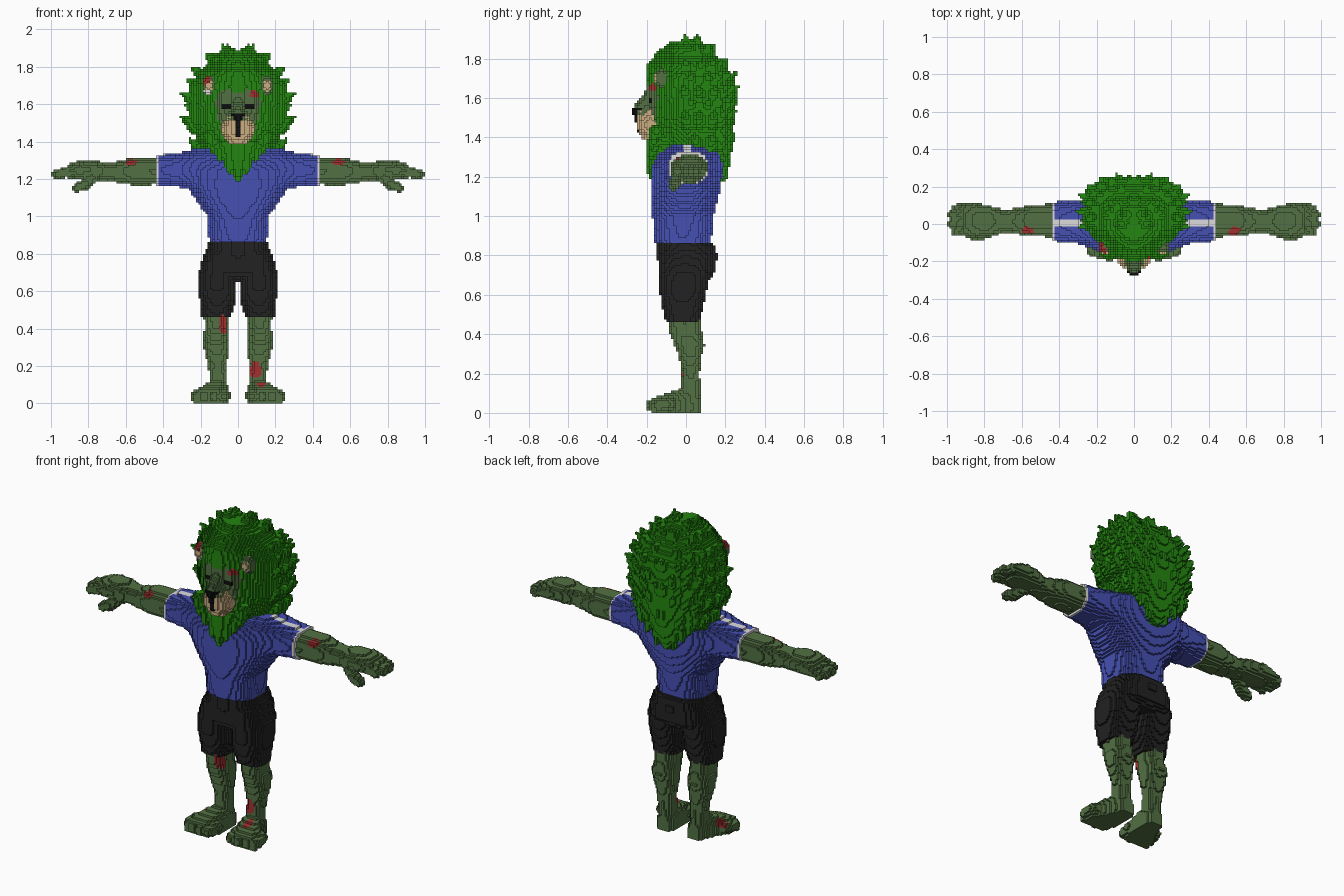
import bpy, bmesh, math

S = 0.0125          # voxel size
VOX = {}            # cell -> [part, colour]
COLOURS = {
    "mane_green": (0.017, 0.235, 0.005), "skin_green": (0.085, 0.165, 0.056),
    "shirt_blue": (0.061, 0.080, 0.45), "shorts_black": (0.016, 0.016, 0.016),
    "muzzle_tan": (0.60, 0.42, 0.22), "wound_red": (0.36, 0.030, 0.030),
    "trim_white": (0.72, 0.72, 0.72), "nose_black": (0.004, 0.004, 0.004)}
MATS = {}
for name, c in COLOURS.items():
    MATS[name] = bpy.data.materials.new(name)
    MATS[name].diffuse_color = (*c, 1)


def span(a, b):
    return range(math.floor(a / S), math.ceil(b / S))


def put(part, colour, cell, mirror):
    if cell[2] < 0:
        return
    VOX[cell] = [part, colour]
    if mirror:
        VOX[(-1 - cell[0], cell[1], cell[2])] = [part, colour]


def loft(part, colour, axis, sections, p=2.3, mirror=False):
    """Superelliptic slices (t, a0, a1, b0, b1) joined along an axis."""
    u, v = [i for i in range(3) if i != axis]
    for s0, s1 in zip(sections, sections[1:]):
        for t in span(s0[0], s1[0]):
            f = min(1, max(0, ((t + .5) * S - s0[0]) / (s1[0] - s0[0])))
            a0, a1, b0, b1 = [m + (n - m) * f for m, n in zip(s0[1:], s1[1:])]
            ca, cb, ra, rb = (a0 + a1) / 2, (b0 + b1) / 2, (a1 - a0) / 2, (b1 - b0) / 2
            for a in span(a0, a1):
                da = abs(((a + .5) * S - ca) / ra) ** p
                for b in span(b0, b1):
                    if da + abs(((b + .5) * S - cb) / rb) ** p <= 1:
                        cell = [0, 0, 0]
                        cell[axis], cell[u], cell[v] = t, a, b
                        put(part, colour, tuple(cell), mirror)


def sym(rows):
    """Sections symmetric in x: (z, half width, y0, y1)."""
    return [(z, -w, w, y0, y1) for z, w, y0, y1 in rows]


def cells(c, r):
    for i in span(c[0] - r[0], c[0] + r[0]):
        for j in span(c[1] - r[1], c[1] + r[1]):
            for k in span(c[2] - r[2], c[2] + r[2]):
                q = [((n + .5) * S - m) / d for n, m, d in zip((i, j, k), c, r)]
                yield (i, j, k), q


def ball(part, colour, c, r, mirror=False):
    for cell, q in cells(c, r):
        if sum(n * n for n in q) <= 1:
            put(part, colour, cell, mirror)


def limb(part, colour, a, b, r0, r1, mirror=True):
    """Tapered capsule from a to b."""
    d = [n - m for m, n in zip(a, b)]
    dd = sum(n * n for n in d)
    mid = [(m + n) / 2 for m, n in zip(a, b)]
    for cell, q in cells(mid, [abs(n) / 2 + max(r0, r1) for n in d]):
        w = [(n + .5) * S - m for n, m in zip(cell, a)]
        t = min(1, max(0, sum(m * n for m, n in zip(w, d)) / dd))
        if sum((m - n * t) ** 2 for m, n in zip(w, d)) <= (r0 + (r1 - r0) * t) ** 2:
            put(part, colour, cell, mirror)


def paint(colour, c, r, box=False, mirror=False):
    """Recolour existing cells inside a ball or box."""
    for cell, q in cells(c, r):
        if max(map(abs, q)) <= 1 and (box or sum(n * n for n in q) <= 1):
            for key in [cell, (-1 - cell[0], cell[1], cell[2])][:1 + mirror]:
                if key in VOX:
                    VOX[key][1] = colour


# legs and feet
loft("legs", "skin_green", 2, [
    (.06, .06, .15, -.04, .07), (.12, .06, .15, -.03, .07), (.2, .06, .16, -.02, .068),
    (.3, .05, .185, -.04, .08), (.35, .05, .19, -.06, .095), (.41, .055, .178, -.085, .082),
    (.5, .05, .185, -.09, .07)], mirror=True)
loft("feet", "skin_green", 1, [
    (-.175, .08, .235, -.05, .075), (-.1, .05, .225, -.05, .1), (-.02, .045, .175, -.05, .125),
    (.05, .055, .15, -.05, .11), (.075, .07, .14, -.05, .08)], 3, True)
for x, y in ((.078, -.17), (.128, -.175), (.18, -.165), (.225, -.14)):
    limb("feet", "skin_green", (x - .01, y + .06, .045), (x, y, .037), .03, .029)

# shorts
loft("shorts", "shorts_black", 2, [
    (.475, .035, .2, -.105, .07), (.55, .012, .205, -.125, .09), (.62, .01, .215, -.135, .105),
    (.7, .0, .212, -.135, .12), (.8, .0, .18, -.14, .14)], 2.5, True)
loft("shorts", "shorts_black", 2, sym([
    (.675, .19, -.12, .115), (.72, .205, -.14, .155), (.8, .18, -.145, .157),
    (.84, .163, -.145, .155), (.8625, .156, -.145, .13)]), 2.5)

# shirt
loft("shirt", "shirt_blue", 2, sym([
    (.8625, .155, -.158, .128), (1, .162, -.17, .14), (1.05, .2, -.175, .152),
    (1.1, .235, -.18, .165), (1.17, .28, -.18, .18), (1.25, .3, -.175, .19),
    (1.31, .27, -.15, .188), (1.3625, .2, -.09, .16)]), 2.4)
loft("shirt", "shirt_blue", 0, [
    (.1, -.15, .15, 1.1, 1.37), (.22, -.13, .14, 1.13, 1.363), (.32, -.1, .125, 1.16, 1.34),
    (.4375, -.092, .117, 1.165, 1.327)], 2.5, True)
paint("trim_white", (.34, .01, 1.35), (.11, .02, .06), True, True)   # shoulder stripe
paint("trim_white", (.432, .01, 1.25), (.012, .15, .12), True, True)  # cuffs

# arms, fingers and thumbs
loft("arms", "skin_green", 0, [
    (.4375, -.07, .108, 1.17, 1.312), (.55, -.066, .103, 1.165, 1.317),
    (.65, -.052, .08, 1.18, 1.293), (.7, -.052, .078, 1.19, 1.285),
    (.78, -.068, .1, 1.196, 1.302), (.85, -.075, .113, 1.198, 1.298),
    (.91, -.06, .105, 1.205, 1.28)], 2.3, True)
for y, x in ((-.042, .955), (.003, .976), (.047, .974), (.083, .95)):
    limb("hands", "skin_green", (.86, y, 1.252), (x, y, 1.224), .029, .024)
limb("hands", "skin_green", (.76, -.03, 1.225), (.82, -.055, 1.17), .035, .03)
limb("hands", "skin_green", (.82, -.055, 1.17), (.858, -.06, 1.155), .03, .027)

# mane body: back mass, pointed front and beard
loft("mane", "mane_green", 2, sym([
    (1.175, .03, .12, .195), (1.25, .09, .06, .218), (1.33, .15, 0, .23), (1.4, .21, -.02, .235),
    (1.5, .25, -.04, .24), (1.6, .255, -.04, .245), (1.7, .24, -.05, .235),
    (1.78, .2, -.08, .185), (1.84, .15, -.1, .12), (1.8875, .08, -.07, .08)]), 2.6)
loft("mane", "mane_green", 2, sym([
    (1.34, .18, -.18, .2), (1.5, .26, -.19, .2), (1.7, .26, -.205, .2), (1.77, .21, -.2, .16),
    (1.84, .14, -.14, .1), (1.8875, .08, -.08, .06)]), 1.45)
loft("mane", "mane_green", 2, sym([
    (1.2, .015, -.195, -.14), (1.27, .06, -.2, -.05), (1.33, .11, -.2, -.02),
    (1.4, .16, -.195, -.02)]), 2)

# mane tufts in rings (tip height, half width, centre y, depth, count)
for row, (z, rx, cy, ry, n) in enumerate((
        (1.925, .085, .02, .05, 2), (1.88, .17, .04, .1, 3), (1.8, .25, .06, .15, 5),
        (1.735, .275, .07, .185, 6), (1.665, .305, .07, .2, 6), (1.6, .285, .07, .19, 6),
        (1.535, .305, .07, .185, 6), (1.42, .265, .08, .165, 5))):
    for i in range(n):
        a = math.radians(-20 + 108 * (i + .5 * (row % 2)) / (n - .5))
        x = rx * abs(math.cos(a)) ** .75
        y = cy + math.copysign(ry * abs(math.sin(a)) ** .75, a)
        limb("mane", "mane_green", (x * .75, cy + (y - cy) * .75, z - .055),
             (x, y, z - .005), .045, .006)
for x, z in ((.06, 1.2), (.12, 1.26), (.17, 1.31)):
    limb("mane", "mane_green", (x, .17, z + .1), (x * .95, .2, z), .04, .01)
    limb("mane", "mane_green", (x * .9, -.15, z + .12), (x * .8, -.175, z + .035), .035, .01)

# face, ears and muzzle
loft("face", "skin_green", 2, sym([
    (1.4, .085, -.17, 0), (1.5, .112, -.18, 0), (1.6, .125, -.195, 0),
    (1.66, .12, -.195, 0), (1.7, .08, -.18, 0)]), 3)
ball("ears", "skin_green", (.157, -.125, 1.7), (.035, .035, .05), True)
paint("muzzle_tan", (.157, -.155, 1.697), (.023, .025, .036), mirror=True)
ball("muzzle", "muzzle_tan", (0, -.18, 1.465), (.088, .072, .08))
loft("muzzle", "muzzle_tan", 2, sym([
    (1.395, .055, -.225, -.1), (1.43, .075, -.24, -.1), (1.5, .07, -.25, -.1),
    (1.5375, .055, -.25, -.1)]), 2.5)
loft("muzzle", "skin_green", 2, sym([
    (1.525, .05, -.265, -.1), (1.56, .045, -.265, -.1), (1.6, .04, -.23, -.1),
    (1.65, .03, -.195, -.1)]), 2.5)

# nose and eyes
loft("nose", "nose_black", 2, sym([
    (1.4625, .006, -.262, -.2), (1.5, .014, -.268, -.2), (1.55, .036, -.272, -.22)]), 3)
paint("nose_black", (0, -.25, 1.45), (.013, .04, .02), True)
paint("nose_black", (.058, -.2, 1.59), (.026, .06, .0125), True, True)

# red wounds
for c, r in (((-.57, -.05, 1.295), (.03, .04, .025)), ((.54, -.05, 1.295), (.035, .04, .025)),
             ((-.08, -.06, .425), (.022, .06, .055)), ((.09, -.02, .18), (.035, .04, .045)),
             ((.125, -.08, .1), (.025, .04, .02)), ((-.2, -.05, .075), (.03, .04, .025)),
             ((-.175, -.14, 1.73), (.025, .04, .025)), ((.09, -.18, 1.655), (.025, .05, .022))):
    paint("wound_red", c, r)
paint("trim_white", (-.17, -.14, 1.66), (.018, .04, .014))

# turn the exposed voxel sides of each part into a mesh
for part in sorted({v[0] for v in VOX.values()}):
    me = bpy.data.meshes.new(part)
    names = sorted({v[1] for v in VOX.values() if v[0] == part})
    for n in names:
        me.materials.append(MATS[n])
    bm, verts = bmesh.new(), {}
    for cell, (owner, colour) in VOX.items():
        if owner != part:
            continue
        for d in range(3):
            for side in (0, 1):
                near = list(cell)
                near[d] += 2 * side - 1
                if tuple(near) in VOX:
                    continue
                quad = []
                for a, b in ((0, 0), (1, 0), (1, 1), (0, 1)):
                    k = list(cell)
                    k[d] += side
                    k[(d + 1) % 3] += a
                    k[(d + 2) % 3] += b
                    k = tuple(k)
                    if k not in verts:
                        verts[k] = bm.verts.new([n * S for n in k])
                    quad.append(verts[k])
                f = bm.faces.new(quad if side else quad[::-1])
                f.material_index = names.index(colour)
    bm.to_mesh(me)
    bm.free()
    bpy.context.collection.objects.link(bpy.data.objects.new(part, me))
